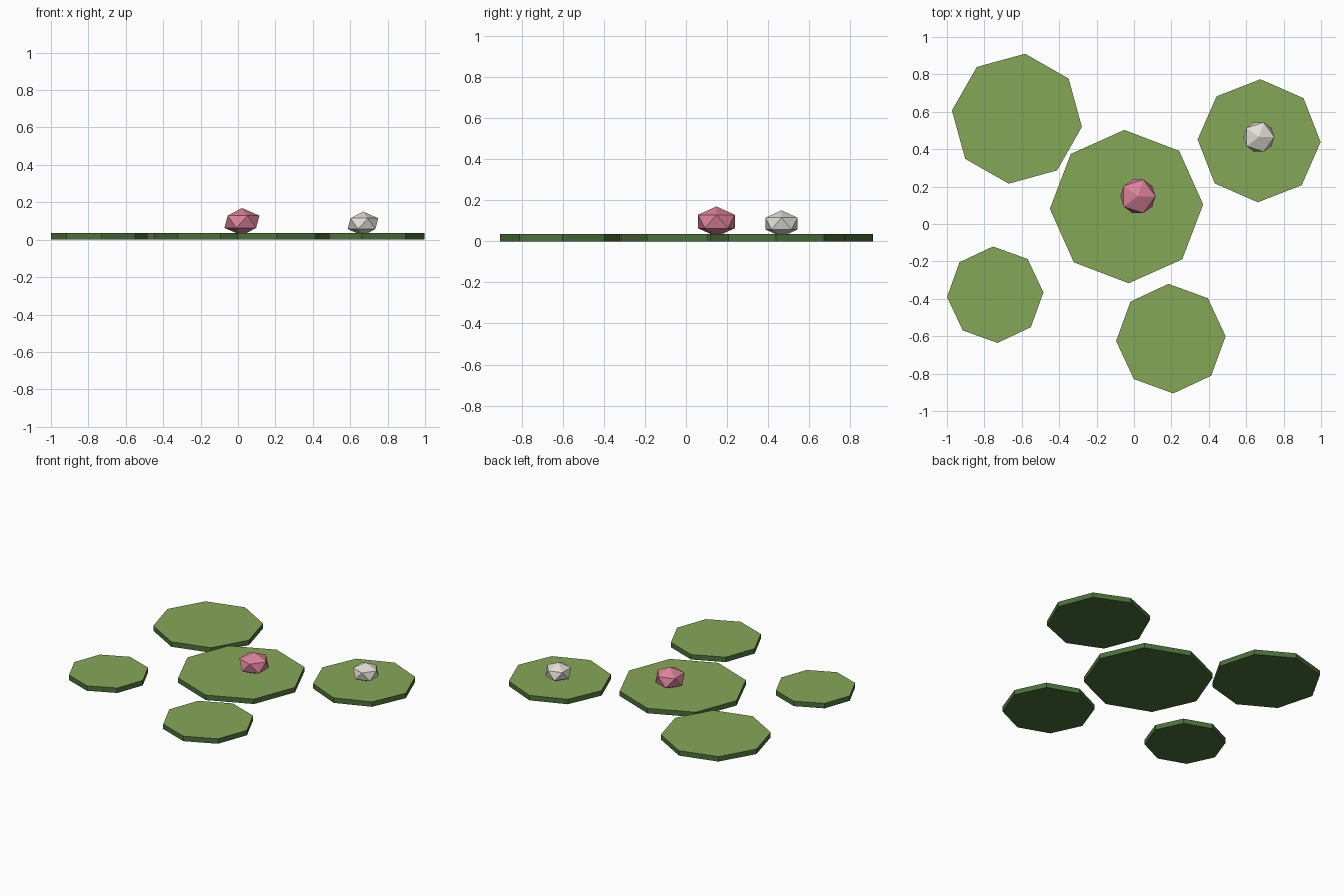
import bpy, bmesh, math
from mathutils import Matrix

if "Cube" in bpy.data.objects:
    bpy.data.objects.remove(bpy.data.objects["Cube"])


def material(name, rgb):
    # sRGB 0-255 to linear
    lin = [((c / 255 + 0.055) / 1.055) ** 2.4 for c in rgb]
    m = bpy.data.materials.new(name)
    m.diffuse_color = (*lin, 1)
    m.use_nodes = True
    m.node_tree.nodes["Principled BSDF"].inputs["Base Color"].default_value = m.diffuse_color
    return m


leaf_top = material("leaf green", (133, 167, 87))
leaf_edge = material("dark leaf green", (74, 112, 57))
pink = material("blossom pink", (220, 130, 154))
white = material("blossom white", (226, 222, 214))


def add_object(name, bm, mats):
    me = bpy.data.meshes.new(name)
    bm.to_mesh(me)
    bm.free()
    for m in mats:
        me.materials.append(m)
    ob = bpy.data.objects.new(name, me)
    bpy.context.collection.objects.link(ob)
    return ob


THICK = 0.035


def lily_pad(name, x, y, r, turn):
    # eight-sided disc, light on top, dark on rim and underside
    bm = bmesh.new()
    mat = Matrix.Translation((x, y, THICK / 2)) @ Matrix.Rotation(math.radians(turn), 4, 'Z')
    bmesh.ops.create_cone(bm, cap_ends=True, segments=8, radius1=r, radius2=r,
                          depth=THICK, matrix=mat)
    bm.normal_update()
    for f in bm.faces:
        f.material_index = 0 if f.normal.z > 0.5 else 1
    add_object(name, bm, [leaf_top, leaf_edge])


def blossom(name, x, y, z, r, mat):
    # squashed 20-faced ball
    bm = bmesh.new()
    bmesh.ops.create_icosphere(bm, subdivisions=1, radius=r,
                               matrix=Matrix.Translation((x, y, z)) @ Matrix.Diagonal((1, 1, 0.7, 1)))
    add_object(name, bm, [mat])


# pads: x, y, radius, turn in degrees
lily_pad("pad_centre", -0.04, 0.093, 0.41, 1.6)
lily_pad("pad_back_left", -0.626, 0.563, 0.35, -7.2)
lily_pad("pad_right", 0.669, 0.445, 0.329, -1.2)
lily_pad("pad_front_left", -0.742, -0.378, 0.258, 2.7)
lily_pad("pad_front", 0.197, -0.613, 0.293, 2.5)

# flowers
blossom("pink_blossom", 0.021, 0.148, 0.096, 0.105, pink)
blossom("white_blossom", 0.668, 0.465, 0.086, 0.092, white)
